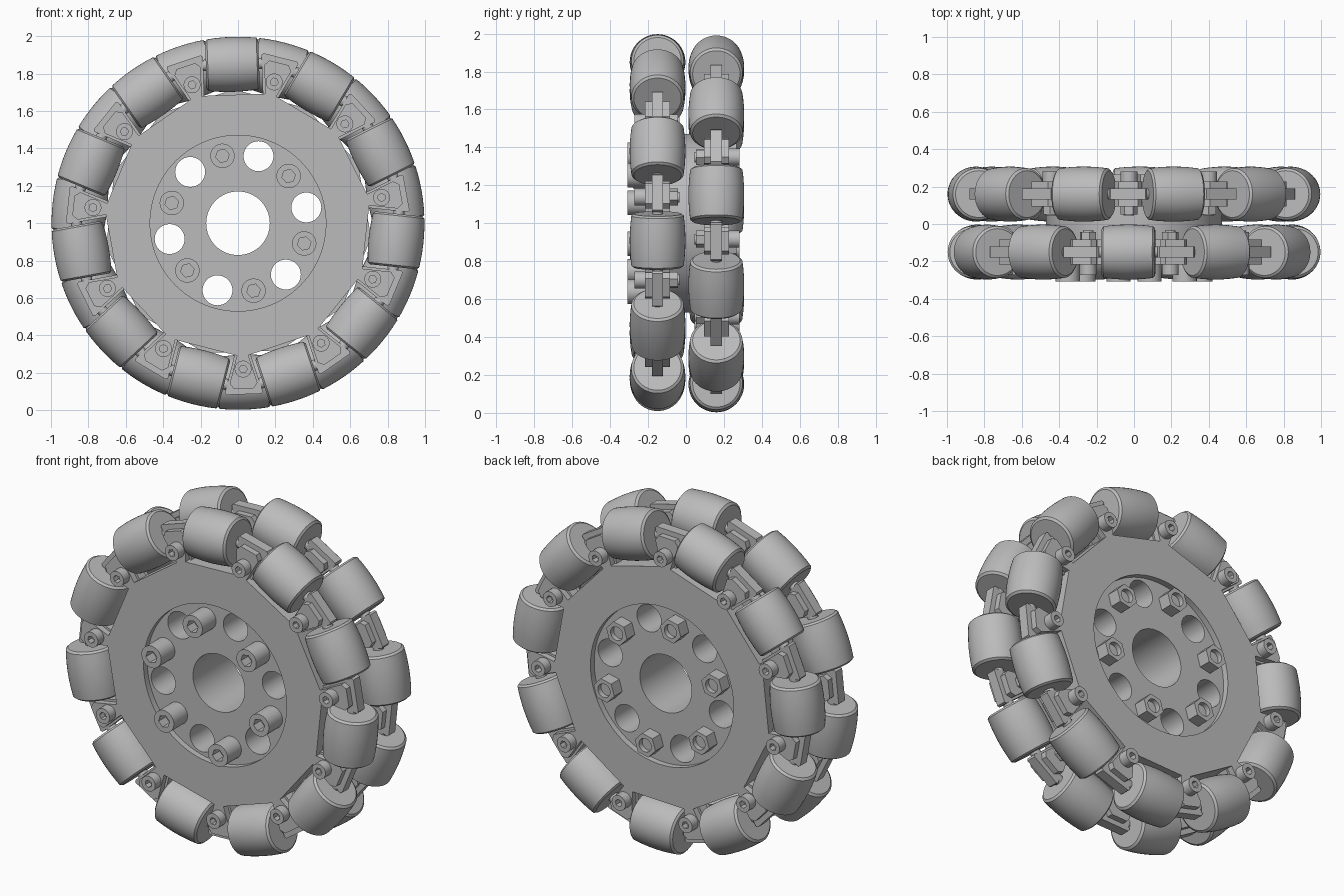
import bpy, bmesh
from math import sin, cos, tan, atan, radians, pi, sqrt
from mathutils import Matrix

cube = bpy.data.objects.get("Cube")
if cube:
    bpy.data.objects.remove(cube)

grey = bpy.data.materials.new("light grey")
grey.use_nodes = True
grey.diffuse_color = (0.5, 0.5, 0.5, 1)
grey.node_tree.nodes["Principled BSDF"].inputs["Base Color"].default_value = (0.5, 0.5, 0.5, 1)

N = 11                       # rollers per row
HALF = pi / N                # half the angle between rollers
AXLE_R, ROLLER_R = 0.85, 0.147
CENTRE_Z = 1.0
BOLT_CIRCLE, ARM_BOLT_R = 0.37, 0.78
parts = []


def place(name, mesh, radius=0.0, angle=pi / 2, y=0.0):
    """Put a mesh at a polar position with its local z pointing outward."""
    ob = bpy.data.objects.new(name, mesh)
    ob.location = (radius * cos(angle), y, CENTRE_Z + radius * sin(angle))
    ob.rotation_euler = (0, pi / 2 - angle, 0)
    bpy.context.collection.objects.link(ob)
    parts.append(ob)


def finish(name, bm):
    bmesh.ops.recalc_face_normals(bm, faces=bm.faces)
    mesh = bpy.data.meshes.new(name)
    bm.to_mesh(mesh)
    bm.free()
    mesh.materials.append(grey)
    return mesh


def ring(r, sides, cx=0.0, cz=0.0):
    return [(cx + r * cos(2 * pi * i / sides), cz + r * sin(2 * pi * i / sides))
            for i in range(sides)]


def slab(name, loops, y0, y1):
    """Extrude an outline with holes along y."""
    bm = bmesh.new()
    for loop in loops:
        vs = [bm.verts.new((x, y0, z)) for x, z in loop]
        for a, b in zip(vs, vs[1:] + vs[:1]):
            bm.edges.new((a, b))
    bmesh.ops.triangle_fill(bm, edges=bm.edges[:], use_beauty=True, normal=(0, -1, 0))
    new = bmesh.ops.extrude_face_region(bm, geom=bm.faces[:])["geom"]
    bmesh.ops.translate(bm, vec=(0, y1 - y0, 0),
                        verts=[g for g in new if isinstance(g, bmesh.types.BMVert)])
    return finish(name, bm)


def arm_outline(first, gap, reach, cut, floor=0.687):
    """Plate outline: flat pockets under the rollers, tapered arms between."""
    pts = []
    corner = atan(gap / floor)
    length = sqrt(floor ** 2 + gap ** 2)

    def width(u):
        return (u * sin(HALF) - gap) / cos(HALF)

    for k in range(N):
        a = first + HALF + k * 2 * HALF
        pts.append((length * cos(a - HALF + corner), length * sin(a - HALF + corner)))
        for u, w in ((reach - cut, -width(reach - cut)), (reach, cut - width(reach)),
                     (reach, width(reach) - cut), (reach - cut, width(reach - cut))):
            pts.append((u * cos(a) - w * sin(a), u * sin(a) + w * cos(a)))
        pts.append((length * cos(a + HALF - corner), length * sin(a + HALF - corner)))
    return pts


def roller_mesh():
    """Barrel crowned to the wheel's rim, with chamfered ends."""
    half, steps = 0.132, 6
    crown = AXLE_R + ROLLER_R
    prof = [(-half - 0.01, 0), (-half - 0.01, 0.125)]
    for i in range(steps + 1):
        x = half * (2 * i / steps - 1)
        prof.append((x, sqrt(crown ** 2 - x * x) - AXLE_R))
    prof += [(half + 0.01, 0.125), (half + 0.01, 0)]
    bm = bmesh.new()
    vs = [bm.verts.new((x, 0, r)) for x, r in prof]
    es = [bm.edges.new(e) for e in zip(vs, vs[1:])]
    bmesh.ops.spin(bm, geom=vs + es, cent=(0, 0, 0), axis=(1, 0, 0),
                   angle=2 * pi, steps=48, use_merge=True)
    bmesh.ops.remove_doubles(bm, verts=bm.verts, dist=0.0001)
    return finish("roller", bm)


def axle_mesh():
    bm = bmesh.new()
    bmesh.ops.create_cone(bm, cap_ends=True, segments=16, radius1=0.03, radius2=0.03,
                          depth=0.34, matrix=Matrix.Rotation(pi / 2, 4, "Y"))
    return finish("axle", bm)


# Hub openings: centre bore and six round holes
bores = [ring(0.17, 64)]
for k in range(6):
    t = radians(13 + 60 * k)
    bores.append(ring(0.08, 32, 0.375 * cos(t), 0.375 * sin(t)))

roller, axle = roller_mesh(), axle_mesh()

# Two staggered rows; side is the outward direction of the row
for row, y, side, first in (("front", -0.15, -1, radians(92)),
                            ("back", 0.16, 1, radians(92) + HALF)):
    core = [arm_outline(first, 0.157, 0.915, 0.012)] + bores
    place(row + "_core_plate", slab("core_plate", core, y - 0.03, y + 0.03))
    cheek = [arm_outline(first, 0.17, 0.885, 0.03), ring(0.47, 96)]
    for label, s in (("outer", side), ("inner", -side)):
        place(f"{row}_{label}_cheek_plate",
              slab("cheek_plate", cheek, y + s * 0.03, y + s * 0.066))

    # Clamping screws through the arms
    head = slab("arm_screw_head", [ring(0.045, 32), ring(0.022, 6)], side * 0.066, side * 0.122)
    shank = slab("arm_screw_shank", [ring(0.028, 24)], side * 0.085, -side * 0.115)
    nut = slab("arm_nut", [ring(0.045, 6), ring(0.028, 24)], -side * 0.066, -side * 0.108)
    for k in range(N):
        a = first + 2 * HALF * k
        place(row + "_roller", roller, AXLE_R, a, y)
        place(row + "_axle", axle, AXLE_R, a, y)
        for label, mesh in (("screw_head", head), ("screw_shank", shank), ("nut", nut)):
            place(f"{row}_arm_{label}", mesh, ARM_BOLT_R, a + HALF, y)

# Spacer between the rows
place("hub_spacer", slab("hub_spacer", [ring(0.47, 96)] + bores, -0.12, 0.13))

# Hub bolts with hex sockets in front and nuts behind
head = slab("hub_bolt_head", [ring(0.065, 40), ring(0.037, 6)], -0.18, -0.308)
shank = slab("hub_bolt_shank", [ring(0.04, 24)], -0.24, 0.235)
nut = slab("hub_nut", [ring(0.07, 6), ring(0.04, 24)], 0.19, 0.265)
for k in range(6):
    a = radians(103 + 60 * k)
    for label, mesh in (("head", head), ("shank", shank), ("nut", nut)):
        place("hub_bolt_" + label, mesh, BOLT_CIRCLE, a)

# Smooth round surfaces, keep edges crisp
bpy.ops.object.select_all(action="DESELECT")
for ob in parts:
    ob.select_set(True)
bpy.context.view_layer.objects.active = parts[0]
bpy.ops.object.shade_smooth_by_angle(angle=radians(30))
